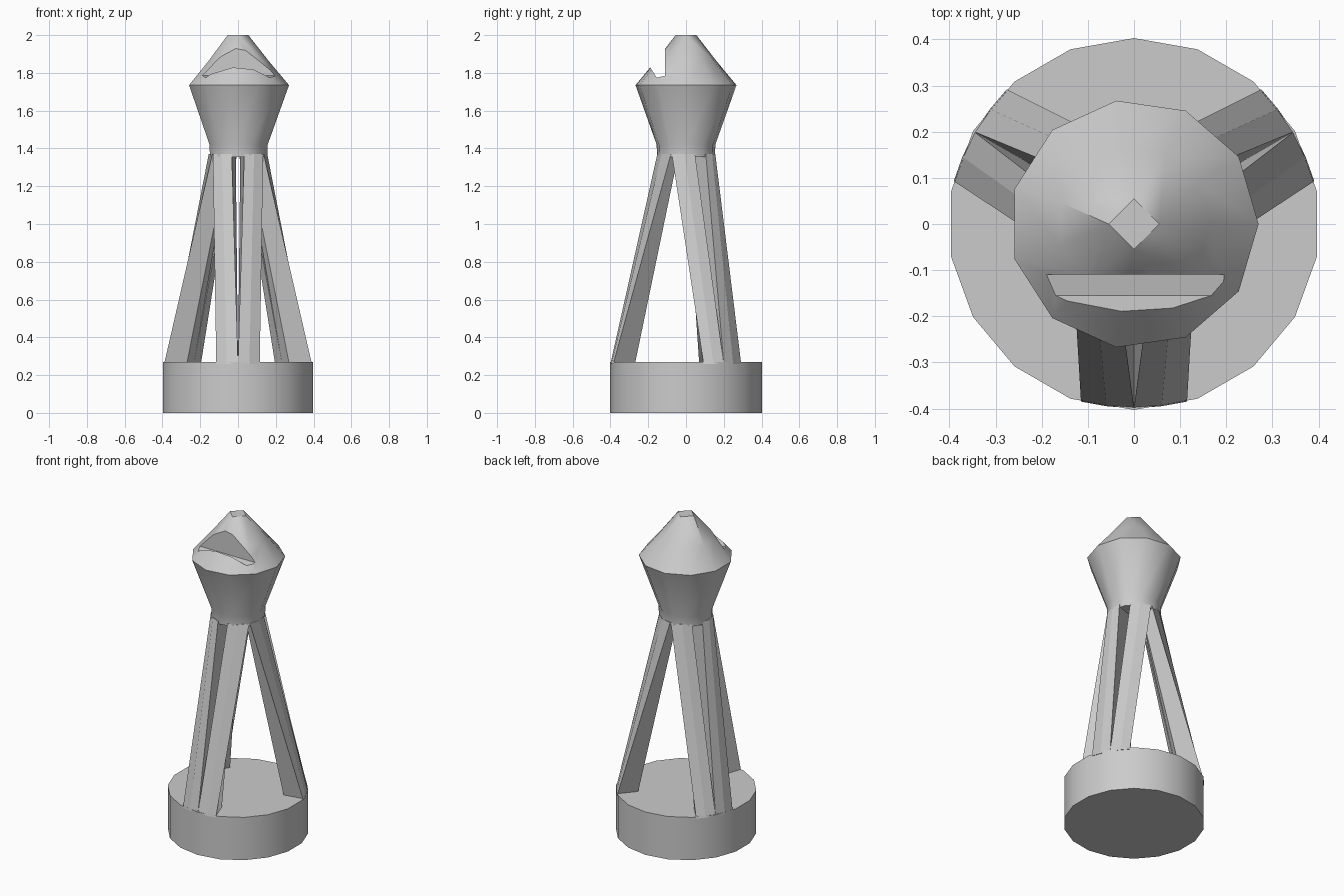
import bpy, bmesh
from math import sin, cos, tau, radians

cube = bpy.data.objects.get("Cube")
if cube:
    bpy.data.objects.remove(cube)

grey = bpy.data.materials.new("plain_grey")
grey.use_nodes = True
colour = (0.6, 0.6, 0.6, 1)
grey.diffuse_color = colour
grey.node_tree.nodes["Principled BSDF"].inputs["Base Color"].default_value = colour


def ring(radius, z, sides, turn=0.0):
    return [(radius * cos(tau * i / sides + turn), radius * sin(tau * i / sides + turn), z)
            for i in range(sides)]


def make_object(name, bm, smooth=None):
    bmesh.ops.recalc_face_normals(bm, faces=bm.faces)
    mesh = bpy.data.meshes.new(name)
    bm.to_mesh(mesh)
    bm.free()
    obj = bpy.data.objects.new(name, mesh)
    bpy.context.collection.objects.link(obj)
    mesh.materials.append(grey)
    if smooth:
        bpy.ops.object.select_all(action='DESELECT')
        obj.select_set(True)
        bpy.context.view_layer.objects.active = obj
        bpy.ops.object.shade_smooth_by_angle(angle=radians(smooth))
    return obj


def loft(bm, rings):
    """Skin a stack of equal-length rings and cap both ends."""
    loops = [[bm.verts.new(p) for p in r] for r in rings]
    for a, b in zip(loops, loops[1:]):
        n = len(a)
        for i in range(n):
            j = (i + 1) % n
            bm.faces.new((a[i], a[j], b[j], b[i]))
    bm.faces.new(loops[0])
    bm.faces.new(loops[-1])
    return loops


# Round base
bm = bmesh.new()
loft(bm, [ring(0.403, 0, 18, tau / 4), ring(0.403, 0.27, 18, tau / 4)])
make_object("base", bm, 35)

# Three legs, each split into two prongs by a slit that widens upward
foot = [(0, 0.4), (0.06, 0.395), (0.115, 0.385), (0.075, 0.27), (0, 0.27)]
shoulder = [(0.033, 0.152), (0.085, 0.13), (0.133, 0.08), (0.03, 0.04), (0.012, 0.04)]
for name, degrees in (("front_leg", 0), ("back_left_leg", 120), ("back_right_leg", 240)):
    c, s = cos(radians(degrees)), sin(radians(degrees))
    bm = bmesh.new()
    for side in (1, -1):
        rings = []
        for outline, z in ((foot, 0.26), (shoulder, 1.37)):
            rings.append([(c * side * w + s * r, s * side * w - c * r, z) for w, r in outline])
        loft(bm, rings)
    make_object(name, bm)

# Faceted head, closed by a small square tip
bm = bmesh.new()
sides = 11
loops = loft(bm, [ring(0.155, 1.355, sides), ring(0.157, 1.42, sides),
                  ring(0.27, 1.735, sides), ring(0.165, 1.86, sides)])
bm.faces.remove(next(f for f in bm.faces if set(f.verts) == set(loops[-1])))
tip = [bm.verts.new(p) for p in ring(0.055, 2.0, 4)]
bm.faces.new(tip)
nearest = [round(i * 4 / sides) % 4 for i in range(sides)]
for i, vert in enumerate(loops[-1]):
    j = (i + 1) % sides
    bm.faces.new((vert, loops[-1][j], tip[nearest[i]]))
    if nearest[i] != nearest[j]:
        bm.faces.new((loops[-1][j], tip[nearest[j]], tip[nearest[i]]))
head = make_object("head", bm)

# Notch cut across the front of the head
bm = bmesh.new()
notch = [(-0.11, 1.785), (-0.155, 1.775), (-0.19, 1.83), (-0.19, 2.1), (-0.11, 2.1)]
loft(bm, [[(x, y, z) for y, z in notch] for x in (-0.4, 0.4)])
cutter = make_object("notch_cutter", bm)
cutter.hide_render = True
cutter.hide_viewport = True
cut = head.modifiers.new("notch", 'BOOLEAN')
cut.operation = 'DIFFERENCE'
cut.solver = 'EXACT'
cut.object = cutter
bpy.context.view_layer.objects.active = head
bpy.ops.object.select_all(action='DESELECT')
head.select_set(True)
bpy.ops.object.modifier_apply(modifier="notch")
bpy.data.objects.remove(cutter)
bpy.ops.object.shade_smooth_by_angle(angle=radians(35))
